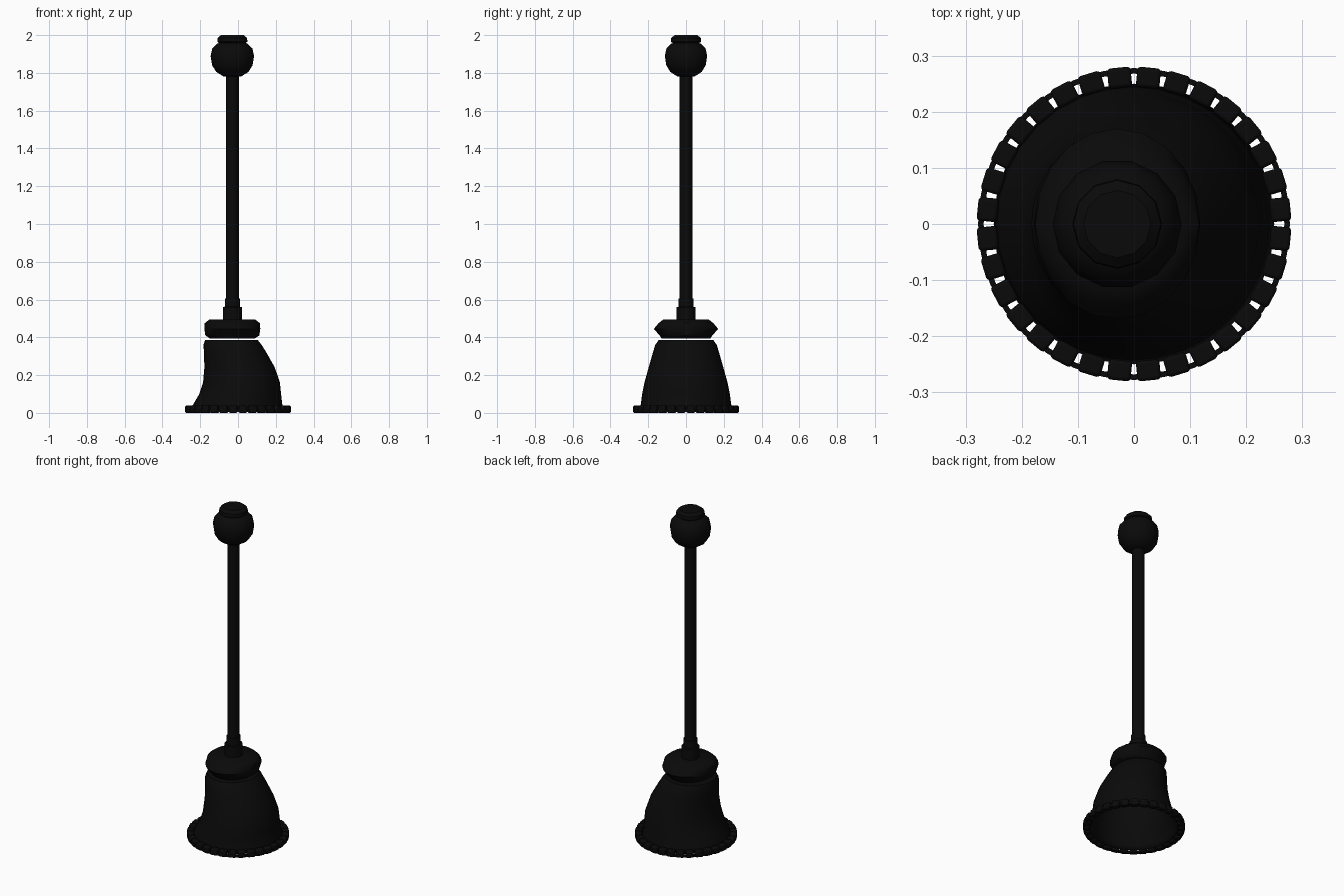
import bpy, bmesh, math
from mathutils import Matrix

cube = bpy.data.objects.get("Cube")
if cube:
    bpy.data.objects.remove(cube, do_unlink=True)

black = bpy.data.materials.new("soft_black")
black.use_nodes = True
colour = (0.003, 0.003, 0.003, 1)
black.diffuse_color = colour
black.node_tree.nodes["Principled BSDF"].inputs["Base Color"].default_value = colour

AXIS = -0.03  # x of the handle axis


def finish(bm, name, angle=40):
    mesh = bpy.data.meshes.new(name)
    bm.to_mesh(mesh)
    bm.free()
    mesh.materials.append(black)
    obj = bpy.data.objects.new(name, mesh)
    bpy.context.collection.objects.link(obj)
    bpy.ops.object.select_all(action='DESELECT')
    obj.select_set(True)
    bpy.context.view_layer.objects.active = obj
    bpy.ops.object.shade_smooth_by_angle(angle=math.radians(angle))
    return obj


def loft(name, rings, sides, capped=True, looped=False):
    """Skin elliptical rings given as (z, centre x, x radius, y radius)."""
    bm = bmesh.new()
    loops = []
    for z, cx, rx, ry in rings:
        angles = [math.tau * i / sides for i in range(sides)]
        loops.append([bm.verts.new((cx + rx * math.cos(a), ry * math.sin(a), z)) for a in angles])
    pairs = list(zip(loops, loops[1:]))
    if looped:
        pairs.append((loops[-1], loops[0]))
    for low, high in pairs:
        for i in range(sides):
            j = (i + 1) % sides
            bm.faces.new((low[i], low[j], high[j], high[i]))
    if capped:
        bm.faces.new(loops[0][::-1])
        bm.faces.new(loops[-1])
    return finish(bm, name)


def turned(name, profile, sides, cx=AXIS):
    return loft(name, [(z, cx, r, r) for r, z in profile], sides)


# Handle, its collar and the knob on top
turned("handle", [(0.034, 0.5), (0.034, 1.82)], 16)
turned("collar", [(0.05, 0.48), (0.05, 0.56), (0.04, 0.562), (0.04, 0.605)], 16)
turned("knob", [(0.045, 1.78), (0.085, 1.805), (0.107, 1.84), (0.115, 1.89),
                (0.106, 1.93), (0.08, 1.955), (0.05, 1.965)], 14)
turned("knob_cap", [(0.06, 1.95), (0.08, 1.965), (0.078, 1.985), (0.06, 2.0)], 12)

# Cushion between handle and bell
loft("cushion", [(0.395, AXIS, 0.12, 0.13), (0.41, AXIS, 0.143, 0.14),
                 (0.445, AXIS, 0.148, 0.17), (0.475, AXIS, 0.146, 0.145),
                 (0.495, AXIS, 0.12, 0.12)], 20)

# Lopsided hollow bell, from left and right x limits and the y half width
sections = [(0.012, -0.25, 0.25, 0.25), (0.04, -0.24, 0.235, 0.24), (0.1, -0.205, 0.228, 0.232),
            (0.16, -0.185, 0.222, 0.22), (0.24, -0.178, 0.195, 0.198), (0.32, -0.18, 0.15, 0.175),
            (0.36, -0.183, 0.125, 0.163), (0.385, -0.175, 0.105, 0.145)]
bell = loft("bell", [(z, (a + b) / 2, (b - a) / 2, ry) for z, a, b, ry in sections], 32, capped=False)
bell.data.polygons.foreach_get  # shell stays open below
bm = bmesh.new()
bm.from_mesh(bell.data)
top = max(v.co.z for v in bm.verts)
bm.faces.new(sorted((v for v in bm.verts if v.co.z > top - 0.001),
                    key=lambda v: math.atan2(v.co.y, v.co.x - AXIS)))
bm.to_mesh(bell.data)
bm.free()
shell = bell.modifiers.new("shell", 'SOLIDIFY')
shell.thickness = 0.008
shell.offset = -1

# Thin band and beads round the rim
COUNT = 32
loft("rim_band", [(z, 0, r, r) for r, z in
                  [(0.268, 0.004), (0.278, 0.004), (0.278, 0.018), (0.268, 0.018)]],
     COUNT, capped=False, looped=True)
bm = bmesh.new()
for i in range(COUNT):
    place = (Matrix.Rotation(math.tau * (i + 0.5) / COUNT, 4, 'Z')
             @ Matrix.Translation((0.262, 0, 0.019))
             @ Matrix.Diagonal((0.036, 0.042, 0.038, 1)))
    bmesh.ops.create_cube(bm, size=1, matrix=place)
beads = finish(bm, "rim_beads", 30)
bevel = beads.modifiers.new("bevel", 'BEVEL')
bevel.width = 0.006
bevel.segments = 2
